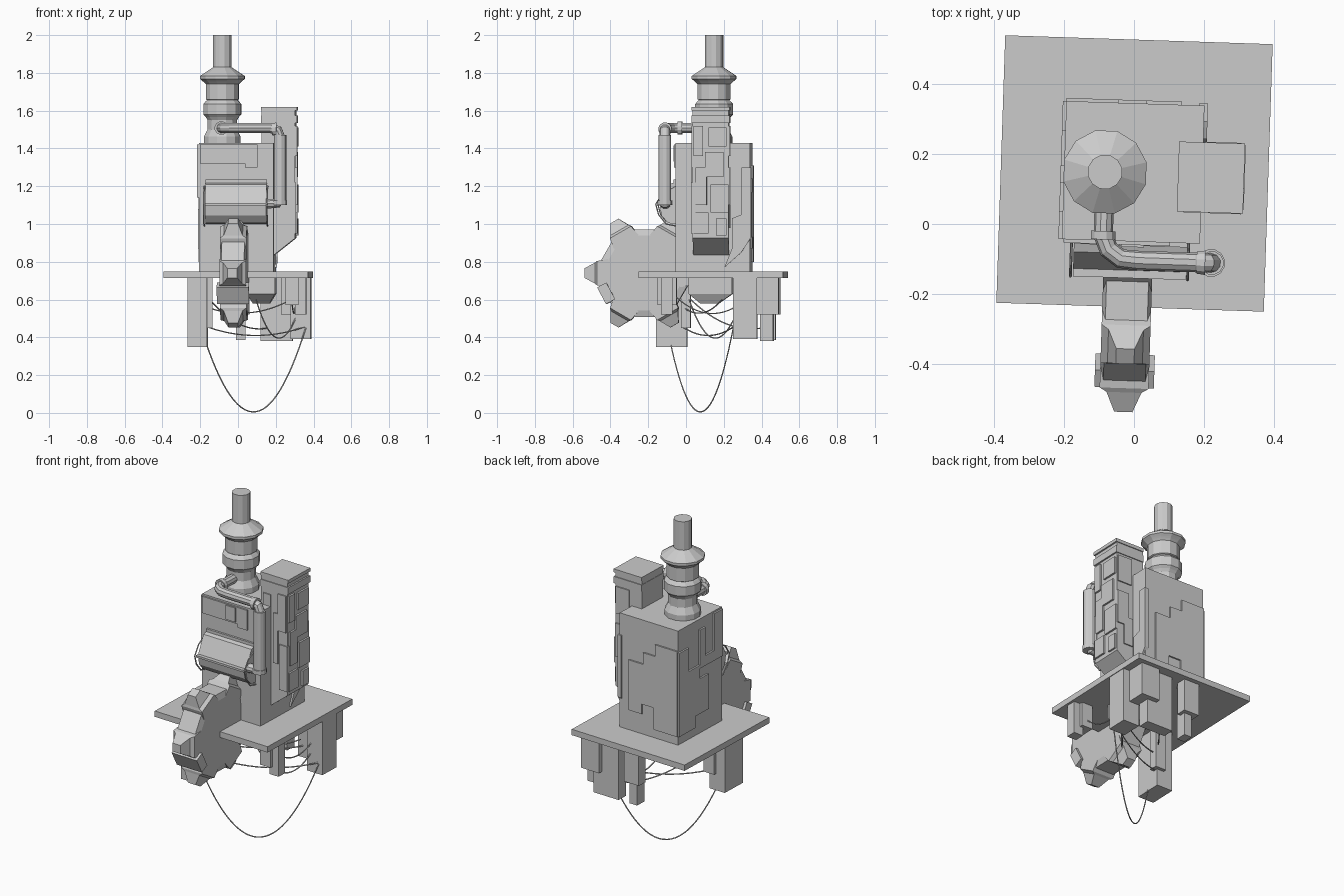
import bpy, bmesh, math
from mathutils import Matrix, Vector

if "Cube" in bpy.data.objects:
    bpy.data.objects.remove(bpy.data.objects["Cube"])

# whole machine is turned slightly about the plate centre
PIV = Vector((0, 0.146, 0))
TURN = Matrix.Translation(PIV) @ Matrix.Rotation(math.radians(-1.9), 4, 'Z') @ Matrix.Translation(-PIV)


def finish(name, bm, m=Matrix()):
    bmesh.ops.recalc_face_normals(bm, faces=bm.faces)
    me = bpy.data.meshes.new(name)
    bm.to_mesh(me)
    bm.free()
    ob = bpy.data.objects.new(name, me)
    bpy.context.collection.objects.link(ob)
    ob.matrix_world = TURN @ m
    return ob


def rings(name, loops, m=Matrix()):
    """Skin closed loops of equal length, capped at both ends."""
    bm = bmesh.new()
    vs = [[bm.verts.new(p) for p in lp] for lp in loops]
    n = len(vs[0])
    for a, b in zip(vs, vs[1:]):
        for i in range(n):
            bm.faces.new((a[i], a[(i + 1) % n], b[(i + 1) % n], b[i]))
    bm.faces.new(vs[0])
    bm.faces.new(vs[-1])
    return finish(name, bm, m)


def rect(x0, x1, y0, y1, z):
    return [(x0, y0, z), (x1, y0, z), (x1, y1, z), (x0, y1, z)]


def box(name, x0, x1, y0, y1, z0, z1):
    return rings(name, [rect(x0, x1, y0, y1, z0), rect(x0, x1, y0, y1, z1)])


def frustum(name, levels, m):
    """levels: (half width, half depth, height)"""
    return rings(name, [rect(-w, w, -d, d, z) for w, d, z in levels], m)


def lathe(name, prof, n, m):
    loops = [[(r * math.cos(2 * math.pi * (i + .5) / n), r * math.sin(2 * math.pi * (i + .5) / n), z)
              for i in range(n)] for r, z in prof]
    return rings(name, loops, m)


def extrude(name, pts, axis, a, b):
    """Extrude an outline along x (pts are y,z) or y (pts are x,z)."""
    f = (lambda p, t: (t, p[0], p[1])) if axis == 'x' else (lambda p, t: (p[0], t, p[1]))
    return rings(name, [[f(p, t) for p in pts] for t in (a, b)])


def tube(name, pts, r, res=2):
    cu = bpy.data.curves.new(name, 'CURVE')
    cu.dimensions = '3D'
    cu.bevel_depth = r
    cu.bevel_resolution = res
    cu.use_fill_caps = True
    sp = cu.splines.new('POLY')
    sp.points.add(len(pts) - 1)
    for p, q in zip(sp.points, pts):
        p.co = (*q, 1)
    sp.use_smooth = False
    ob = bpy.data.objects.new(name, cu)
    bpy.context.collection.objects.link(ob)
    ob.matrix_world = TURN


def wire(name, a, b, sag, n=28):
    a, b = Vector(a), Vector(b)
    tube(name, [a.lerp(b, i / n) - Vector((0, 0, 4 * sag * (i / n) * (1 - i / n))) for i in range(n + 1)], .0035, 1)


T = Matrix.Translation
RX = Matrix.Rotation(math.pi / 2, 4, 'X')
RY = Matrix.Rotation(math.pi / 2, 4, 'Y')

# base plate and main housing
box("base_plate", -.381, .384, -.238, .527, .713, .748)
box("main_housing", -.2, .195, -.05, .345, .74, 1.43)
rings("lower_hull", [rect(.08, .17, .08, .18, .58), rect(.05, .2, .02, .25, .63), rect(.05, .2, .02, .25, .72)])

# raised stepped panels on housing
extrude("back_panel", [(-.2, 1.31), (-.05, 1.31), (-.05, 1.24), (.03, 1.24), (.03, 1.17), (.13, 1.17), (.13, .87),
                       (.04, .87), (.04, .93), (-.04, .93), (-.04, .8), (-.2, .8)], 'y', .34, .354)
extrude("left_panel_low", [(.345, 1.3), (.26, 1.3), (.26, 1.16), (.16, 1.16), (.16, 1.08), (.08, 1.08), (.08, .87),
                           (.2, .87), (.2, .8), (.345, .8)], 'x', -.21, -.19)
extrude("left_panel_high", [(-.05, 1.42), (.03, 1.42), (.03, 1.2), (.11, 1.2), (.11, 1.37), (.16, 1.37), (.16, 1.14),
                            (-.05, 1.14)], 'x', -.21, -.19)
extrude("right_panel", [(.352, 1.3), (.3, 1.3), (.3, 1.05), (.25, 1.03), (.25, .87), (.21, .77), (.3, .85),
                        (.352, .93)], 'x', .18, .205)
extrude("front_panel", [(-.195, 1.42), (.11, 1.42), (.11, 1.3), (.045, 1.3), (.045, 1.32), (-.195, 1.32)],
        'y', -.06, -.04)
box("front_hatch", -.03, .035, -.066, -.05, 1.33, 1.415)

# side tower with slanted foot
extrude("side_tower", [(.128, 1.615), (.306, 1.615), (.306, .925), (.186, .83), (.128, .83)], 'y', .045, .235)
for z0, z1 in ((1.6, 1.62), (1.535, 1.575)):
    box("tower_band", .126, .315, .04, .24, z0, z1)
for y0, y1, z0, z1 in ((.05, .1, 1.36, 1.52), (.13, .225, 1.41, 1.51), (.11, .21, 1.25, 1.38), (.06, .12, 1.1, 1.3),
                       (.14, .235, 1.06, 1.21), (.05, .13, .95, 1.06), (.17, .225, .94, 1.03)):
    box("tower_side_plate", .29, .317, y0, y1, z0, z1)
for x0, x1, z0, z1 in ((.145, .195, 1.0, 1.5), (.245, .3, 1.3, 1.52), (.255, .31, .95, 1.22), (.215, .245, 1.1, 1.4)):
    box("tower_front_plate", x0, x1, .038, .06, z0, z1)
for x0, x1, z0, z1 in ((.21, .3, 1.36, 1.52), (.23, .305, 1.1, 1.3), (.2, .26, .98, 1.15)):
    box("tower_back_plate", x0, x1, .22, .242, z0, z1)

# chimney
lathe("chimney", [(.1, 1.42), (.1, 1.462), (.08, 1.5), (.08, 1.55), (.09, 1.566), (.103, 1.58), (.103, 1.635),
                  (.09, 1.65), (.083, 1.656), (.09, 1.66), (.09, 1.74), (.1, 1.75), (.108, 1.757), (.122, 1.768),
                  (.122, 1.783), (.05, 1.83), (.05, 2.0)], 12, T((-.083, .146, 0)))

# steam pipe from chimney to drum
tube("pipe_upper", [(-.082, .1, 1.508), (-.082, -.035, 1.508), (-.065, -.075, 1.508), (-.03, -.1, 1.508),
                    (.02, -.104, 1.508), (.18, -.104, 1.508), (.218, -.104, 1.495), (.231, -.104, 1.46),
                    (.231, -.104, 1.14), (.215, -.104, 1.11), (.13, -.104, 1.105)], .028, 3)
lathe("pipe_sleeve", [(.034, 1.12), (.034, 1.47)], 12, T((.231, -.104, 0)))
lathe("pipe_collar_down", [(.04, 1.1), (.04, 1.125)], 12, T((.229, -.104, 0)))
lathe("pipe_collar_front", [(.036, -.012), (.036, .012)], 12, T((-.082, -.035, 1.508)) @ RX)
lathe("pipe_collar_side", [(.033, -.012), (.036, .012)], 12, T((.2, -.104, 1.502)) @ RY)

# faceted front drum with lip and hoops
extrude("front_drum", [(-.04, 1.225), (-.085, 1.21), (-.135, 1.105), (-.125, 1.045), (-.09, 1.005), (-.04, 1.0)],
        'x', -.165, .16)
box("drum_lip", -.165, .16, -.155, -.12, 1.098, 1.11)
box("drum_backing", -.165, .16, -.062, -.045, 1.2, 1.235)
for x in (-.172, .163):
    tube("drum_hoop", [(x, -.05, 1.2), (x, -.12, 1.16), (x, -.155, 1.105), (x, -.14, 1.05), (x, -.1, 1.0),
                       (x, -.05, .99)], .004, 1)

# toothed wheel on the front
WHEEL = T((-.008, -.22, .74))
lathe("wheel_disc", [(.205, -.07), (.24, -.06), (.24, .06), (.205, .07)], 12, WHEEL @ RY)
for k in range(6):
    m = WHEEL @ Matrix.Rotation(math.radians(30 + 60 * k), 4, 'X')
    frustum("wheel_tooth", [(.07, .075, .19), (.07, .064, .25), (.05, .055, .262), (.026, .025, .318)],
            WHEEL @ Matrix.Rotation(math.radians(90 + 60 * k), 4, 'X'))
frustum("wheel_clamp", [(.085, .05, .2), (.085, .05, .255)], WHEEL @ Matrix.Rotation(math.radians(118), 4, 'X'))

# hanging blocks under the plate: x0, x1, y0, y1, bottom
for name, x0, x1, y0, y1, z in (
        ("front_left_post", -.258, -.155, -.165, .0, .35), ("front_left_post_step", -.2, -.13, -.03, .02, .45),
        ("rear_right_post", .275, .38, .262, .388, .39), ("rear_post", -.02, .03, .41, .475, .385),
        ("rear_post_step", -.05, .05, .44, .5, .52), ("rear_right_block", .11, .28, .4, .47, .38),
        ("rear_right_step", .22, .34, .38, .5, .52), ("front_right_block", .26, .33, -.14, -.04, .57),
        ("front_right_step", .31, .37, -.12, -.06, .52)):
    box(name, x0, x1, y0, y1, z, .72)

# sagging cables
wire("long_cable", (-.165, -.09, .38), (.355, .262, .45), .409)
wire("cable_a", (-.17, -.03, .46), (.36, .27, .46), .05)
wire("cable_b", (.28, .2, .6), (-.16, -.02, .56), .05)
wire("cable_c", (.29, -.05, .62), (.3, .27, .56), .06)
wire("cable_d", (.1, .02, .6), (.3, .265, .5), .15)
wire("cable_e", (-.16, 0, .62), (.15, .41, .45), .06)
